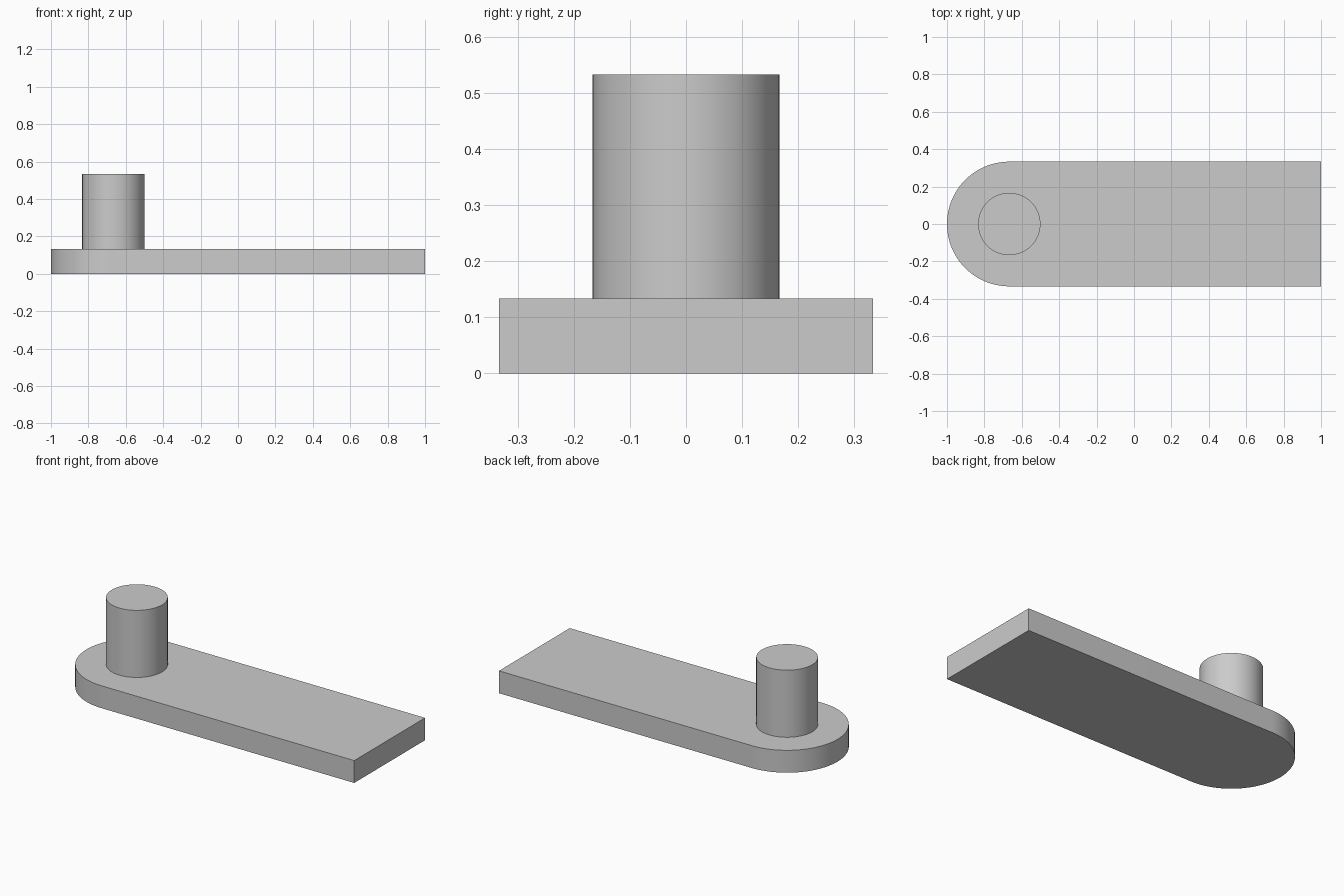
import bpy, bmesh
from math import cos, sin, pi, radians

if "Cube" in bpy.data.objects:
    bpy.data.objects.remove(bpy.data.objects["Cube"], do_unlink=True)

R = 1 / 3             # half the plate width, radius of its rounded end
AXIS_X = -1 + R       # shared centre of rounded end and pin
PLATE_TOP = 0.4 * R
PIN_TOP = 1.6 * R

grey = bpy.data.materials.new("plain grey")
grey.use_nodes = True
grey.diffuse_color = (0.6, 0.6, 0.6, 1)
grey.node_tree.nodes["Principled BSDF"].inputs["Base Color"].default_value = grey.diffuse_color


def arc(radius, start, end, steps):
    """Points on an arc around the shared axis, both ends included."""
    angles = [start + (end - start) * i / steps for i in range(steps + 1)]
    return [(AXIS_X + radius * cos(a), radius * sin(a)) for a in angles]


def extrude_outline(name, outline, bottom, top, cap_bottom=True):
    """Turn a counter-clockwise outline into an upright solid."""
    bm = bmesh.new()
    low = [bm.verts.new((x, y, bottom)) for x, y in outline]
    high = [bm.verts.new((x, y, top)) for x, y in outline]
    n = len(outline)
    for i in range(n):
        j = (i + 1) % n
        bm.faces.new((low[i], low[j], high[j], high[i]))
    bm.faces.new(high)
    if cap_bottom:
        bm.faces.new(low[::-1])
    mesh = bpy.data.meshes.new(name)
    bm.to_mesh(mesh)
    bm.free()
    mesh.materials.append(grey)
    obj = bpy.data.objects.new(name, mesh)
    bpy.context.collection.objects.link(obj)
    bpy.ops.object.select_all(action="DESELECT")
    obj.select_set(True)
    bpy.context.view_layer.objects.active = obj
    bpy.ops.object.shade_smooth_by_angle(angle=radians(30))
    return obj


# Flat arm: square at one end, rounded at the other
extrude_outline("arm_plate", arc(R, pi / 2, 3 * pi / 2, 48) + [(1, -R), (1, R)], 0, PLATE_TOP)

# Upright pin, open where it joins the arm
extrude_outline("pin", arc(R / 2, 0, 2 * pi, 64)[:-1], PLATE_TOP, PIN_TOP, cap_bottom=False)
